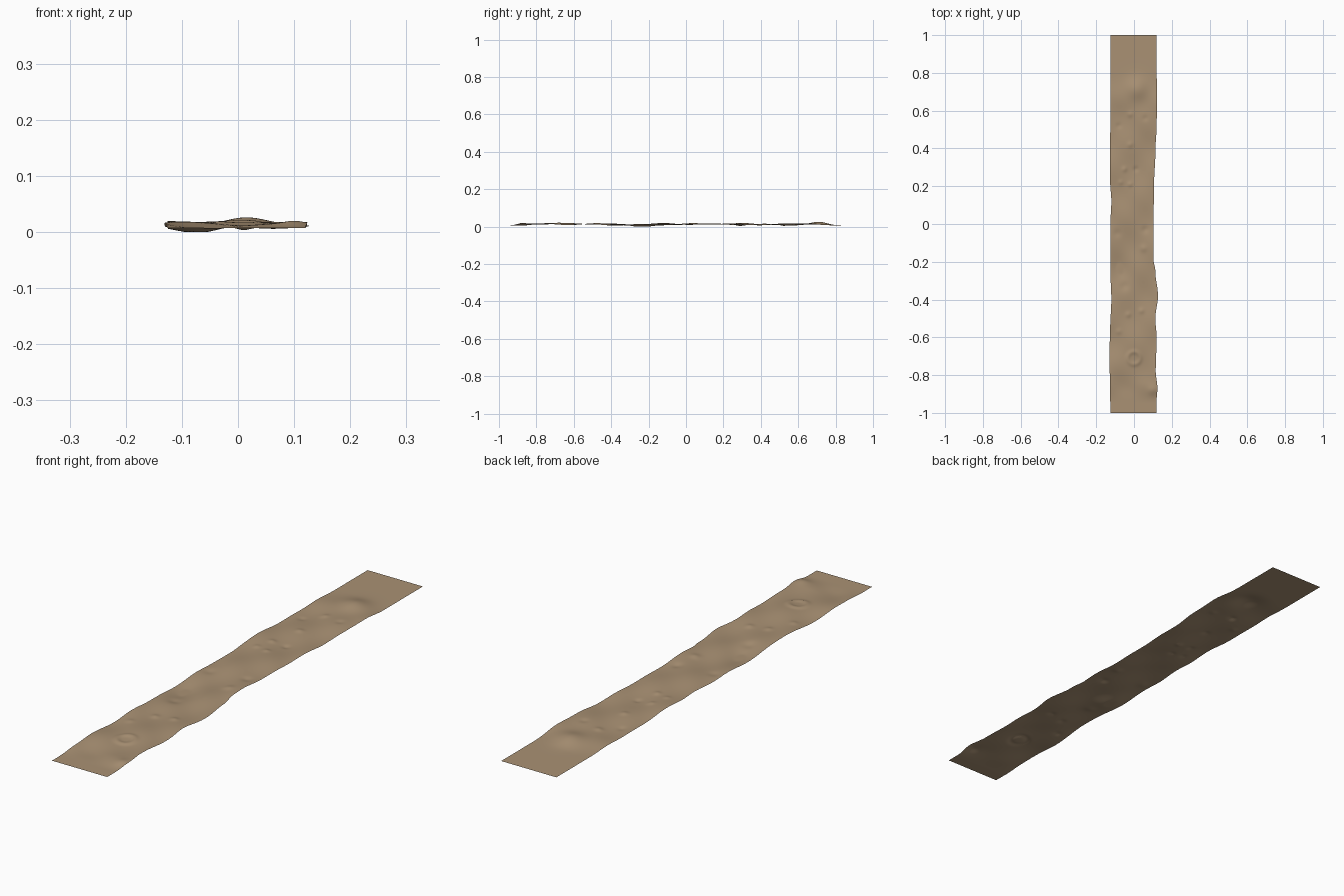
import bpy, bmesh, math

if "Cube" in bpy.data.objects:
    bpy.data.objects.remove(bpy.data.objects["Cube"])

NX, NY = 40, 300
BASE = 0.007


def interp(points, y):
    """Smooth interpolation through (y, value) pairs."""
    for (y0, v0), (y1, v1) in zip(points, points[1:]):
        if y <= y1:
            t = (y - y0) / (y1 - y0)
            t = t * t * (3 - 2 * t)
            return v0 + (v1 - v0) * t
    return points[-1][1]


# Worn outlines of the two long edges
LEFT = [(-1, -.125), (-.85, -.127), (-.7, -.131), (-.55, -.126), (-.4, -.12),
        (-.25, -.125), (0, -.125), (.12, -.12), (.22, -.126), (1, -.125)]
RIGHT = [(-1, .12), (-.93, .12), (-.87, .124), (-.78, .115), (-.6, .12), (-.5, .113),
         (-.38, .127), (-.25, .113), (-.18, .102), (0, .103), (.2, .106),
         (.4, .114), (.52, .12), (.68, .123), (.8, .12), (1, .12)]

# Small stones and dents: x, y, radius, height
STONES = [(.10, -.88, .025, .005), (-.03, -.48, .014, .004), (.04, -.46, .014, .004),
          (-.05, -.33, .022, -.004), (-.08, -.57, .014, .003), (.05, -.13, .018, .004),
          (.06, -.03, .018, -.004), (-.09, -.05, .02, -.003), (-.02, .21, .012, .004),
          (-.05, .29, .013, .004), (.01, .29, .013, -.004), (-.07, .22, .012, .003),
          (-.02, .42, .014, .004), (-.02, .58, .014, .004), (.06, .56, .014, -.003),
          (-.08, .52, .014, -.003)]


def height(x, y):
    # level ends, gently rolling middle
    fade = interp([(-1, 0), (-.95, 0), (-.84, 1), (.62, 1), (.8, 0), (1, 0)], y)
    roll = (.0055 + .003 * math.sin(9 * y + 14 * x + 1)
            + .0025 * math.sin(17 * y - 22 * x)
            + .0015 * math.sin(31 * y + 30 * x + 2))
    z = BASE + fade * roll
    # rounded mound near the back, hollow near the middle
    z += .016 * math.exp(-((x - .015) / .055) ** 2 - ((y - .71) / .06) ** 2)
    z -= .009 * math.exp(-((x + .07) / .05) ** 2 - ((y + .25) / .09) ** 2)
    # raised left edge near the front
    z += .006 * math.exp(-((x + .13) / .06) ** 2 - ((y + .76) / .08) ** 2)
    # ring-shaped dent
    r = math.hypot(x, y + .71)
    z += .004 * math.exp(-((r - .033) / .011) ** 2)
    for sx, sy, sr, sh in STONES:
        d = ((x - sx) ** 2 + (y - sy) ** 2) / sr ** 2
        if d < 9:
            z += sh * math.exp(-d)
    return max(z, 0)


# Path sheet: grid fitted between the edge outlines
bm = bmesh.new()
rows = []
for j in range(NY + 1):
    y = -1 + 2 * j / NY
    a, b = interp(LEFT, y), interp(RIGHT, y)
    row = []
    for i in range(NX + 1):
        x = a + (b - a) * i / NX
        row.append(bm.verts.new((x, y, height(x, y))))
    rows.append(row)
for r0, r1 in zip(rows, rows[1:]):
    for i in range(NX):
        bm.faces.new((r0[i], r0[i + 1], r1[i + 1], r1[i])).smooth = True
mesh = bpy.data.meshes.new("dirt_path")
bm.to_mesh(mesh)
bm.free()

mat = bpy.data.materials.new("dry earth")
mat.diffuse_color = (.40, .285, .175, 1)
mat.use_nodes = True
mat.node_tree.nodes["Principled BSDF"].inputs["Base Color"].default_value = mat.diffuse_color
mesh.materials.append(mat)
path = bpy.data.objects.new("dirt_path", mesh)
bpy.context.collection.objects.link(path)
